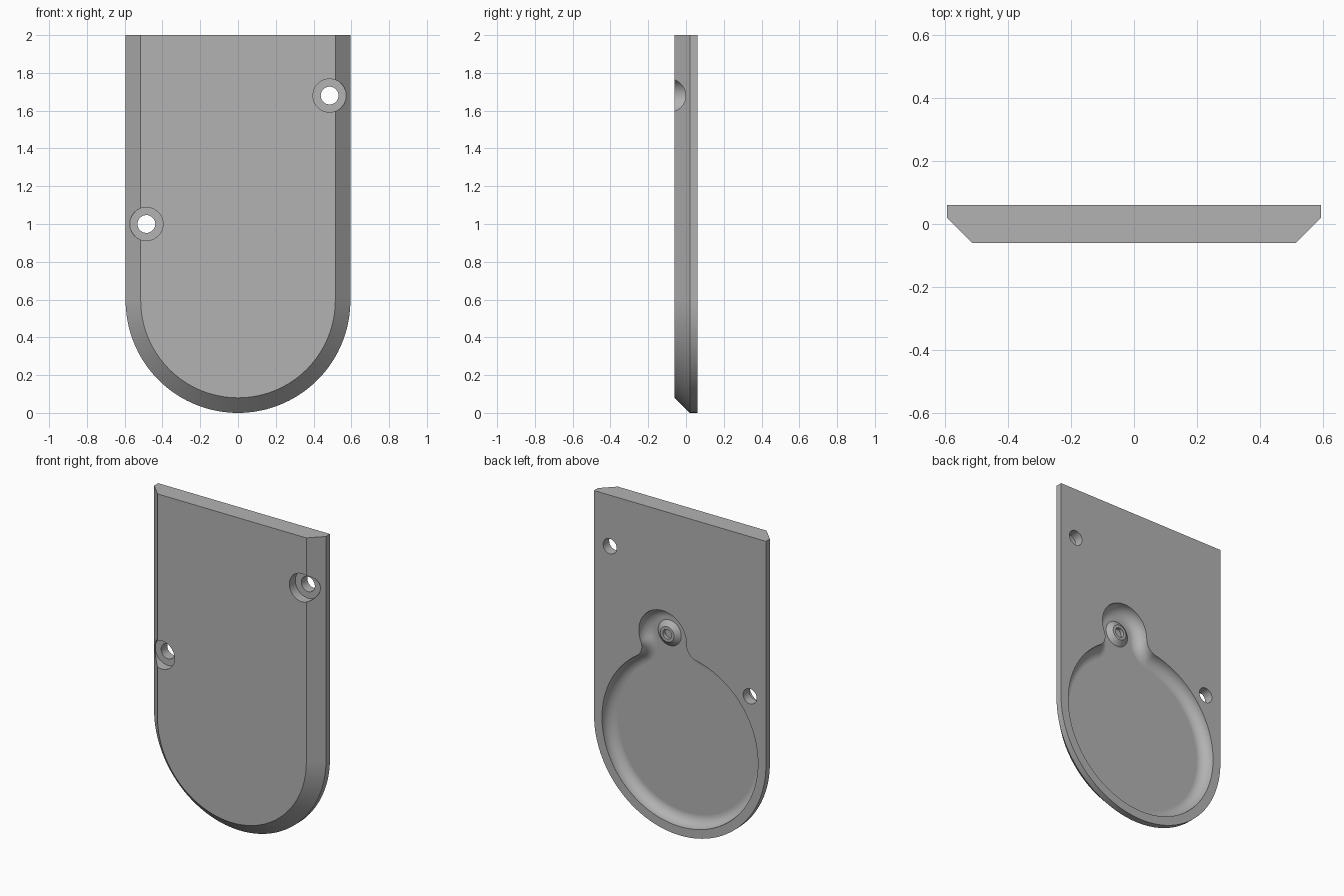
import bpy
import bmesh
from math import atan2, cos, hypot, pi, radians, sin, sqrt

if "Cube" in bpy.data.objects:
    bpy.data.objects.remove(bpy.data.objects["Cube"])

HALF_W, HEIGHT = 0.595, 2.0
BACK, FRONT, EDGE = 0.06, -0.06, 0.02
FLOOR = -0.01

grey = bpy.data.materials.new("plain grey")
grey.use_nodes = True
grey.diffuse_color = (0.45, 0.45, 0.45, 1)
grey.node_tree.nodes["Principled BSDF"].inputs["Base Color"].default_value = (0.45, 0.45, 0.45, 1)


def arc(cx, cz, r, start, end, steps):
    """Points along an arc in the xz plane, both ends included."""
    return [(cx + r * cos(start + (end - start) * i / steps),
             cz + r * sin(start + (end - start) * i / steps)) for i in range(steps + 1)]


def loft(name, sections):
    """Solid through matching outlines, each given as (y, points)."""
    bm = bmesh.new()
    rings = [[bm.verts.new((x, y, z)) for x, z in pts] for y, pts in sections]
    for a, b in zip(rings, rings[1:]):
        for i in range(len(a)):
            j = (i + 1) % len(a)
            bm.faces.new((a[i], a[j], b[j], b[i]))
    bm.faces.new(rings[0])
    bm.faces.new(rings[-1])
    bmesh.ops.recalc_face_normals(bm, faces=bm.faces)
    mesh = bpy.data.meshes.new(name)
    bm.to_mesh(mesh)
    bm.free()
    mesh.materials.append(grey)
    obj = bpy.data.objects.new(name, mesh)
    bpy.context.collection.objects.link(obj)
    return obj


def turned(name, x, z, profile, steps=48):
    """Round solid along y from (y, radius) pairs."""
    return loft(name, [(y, arc(x, z, r, 0, 2 * pi, steps)[:-1]) for y, r in profile])


def activate(obj):
    bpy.ops.object.select_all(action="DESELECT")
    obj.select_set(True)
    bpy.context.view_layer.objects.active = obj


def cut(obj, cutter):
    mod = obj.modifiers.new("cut", "BOOLEAN")
    mod.operation, mod.solver, mod.object = "DIFFERENCE", "EXACT", cutter
    activate(obj)
    bpy.ops.object.modifier_apply(modifier=mod.name)
    bpy.data.objects.remove(cutter)


def finish(obj):
    activate(obj)
    bpy.ops.object.shade_smooth_by_angle(angle=radians(30))
    obj.modifiers.new("even shading", "WEIGHTED_NORMAL").keep_sharp = True


# Plate: straight top, round bottom, bevelled front rim
def plate_outline(inset):
    w = HALF_W - inset
    return [(w, HEIGHT)] + arc(0, HALF_W, w, 0, -pi, 72) + [(-w, HEIGHT)]


plate = loft("plate", [(BACK, plate_outline(0)), (EDGE, plate_outline(0)),
                       (FRONT, plate_outline(EDGE - FRONT))])

# Counterbored screw holes
for x, z in ((0.485, 1.68), (-0.485, 1.0)):
    cut(plate, turned("bore_cutter", x, z, [(-0.1, 0.088), (0, 0.088)]))
    cut(plate, turned("hole_cutter", x, z, [(-0.1, 0.047), (0.1, 0.047)]))

# Back recess: large disc and small lobe joined by rounded necks
DISC_Z, DISC_R = HALF_W, 0.54
LOBE_X, LOBE_Z, LOBE_R = 0.12, 1.21, 0.165
NECK_R = 0.08
dx, dz = LOBE_X, LOBE_Z - DISC_Z
dist = hypot(dx, dz)
ux, uz = dx / dist, dz / dist
along = (dist ** 2 + (DISC_R + NECK_R) ** 2 - (LOBE_R + NECK_R) ** 2) / (2 * dist)
across = sqrt((DISC_R + NECK_R) ** 2 - along ** 2)
axis = atan2(uz, ux)
disc_turn = atan2(across, along)
lobe_turn = atan2(across, along - dist)


def recess_outline(t):
    """Recess outline moved inward by t."""
    r = NECK_R + t
    necks = [(along * ux + s * across * uz, DISC_Z + along * uz - s * across * ux) for s in (1, -1)]
    right, left = necks
    pts = arc(0, DISC_Z, DISC_R - t, axis + disc_turn, axis + 2 * pi - disc_turn, 96)
    pts += arc(*right, r, axis - disc_turn + pi, axis - lobe_turn + pi, 12)[1:]
    pts += arc(LOBE_X, LOBE_Z, LOBE_R - t, axis - lobe_turn, axis + lobe_turn, 36)[1:]
    pts += arc(*left, r, axis + lobe_turn - pi, axis + disc_turn - pi, 12)[1:-1]
    return pts


FILLET, STEPS = 0.065, 8
sections = [(BACK + 0.03, recess_outline(0))]
for k in range(STEPS + 1):
    a = pi / 2 * k / STEPS
    sections.append((FLOOR + FILLET * (1 - sin(a)), recess_outline(FILLET * (1 - cos(a)))))
cut(plate, loft("recess_cutter", sections))
finish(plate)

# Tapered boss in the lobe with a blind hole
boss = turned("boss", LOBE_X, LOBE_Z, [(FLOOR - 0.005, 0.08), (FLOOR, 0.08), (FLOOR + 0.025, 0.048)])
cut(boss, turned("pin_hole_cutter", LOBE_X, LOBE_Z, [(FLOOR + 0.002, 0.03), (FLOOR + 0.05, 0.03)]))
finish(boss)
